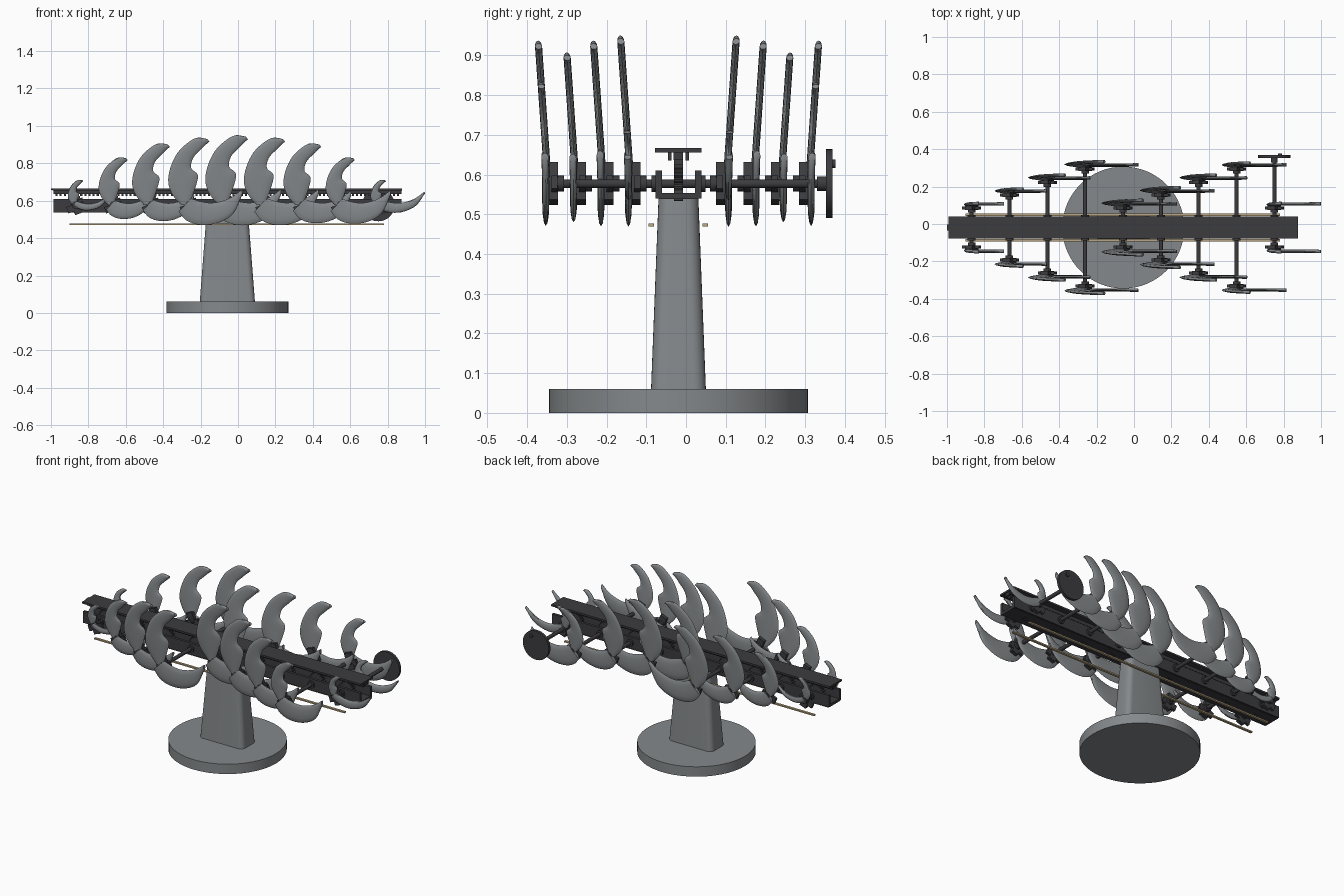
import bpy, bmesh, math
from mathutils import Vector, Matrix

cube = bpy.data.objects.get("Cube")
if cube:
    bpy.data.objects.remove(cube, do_unlink=True)


def material(name, rgb):
    m = bpy.data.materials.new(name)
    m.use_nodes = True
    m.diffuse_color = (*rgb, 1)
    m.node_tree.nodes["Principled BSDF"].inputs["Base Color"].default_value = (*rgb, 1)
    return m


GREY = material("satin grey", (0.235, 0.25, 0.26))
DARK = material("dark metal", (0.045, 0.045, 0.05))
TAN = material("tan rod", (0.5, 0.39, 0.23))

CY = -0.019          # middle plane of the beam
AXLE_Z = 0.577


def finish(name, bm, mat, smooth=False):
    bmesh.ops.recalc_face_normals(bm, faces=bm.faces)
    mesh = bpy.data.meshes.new(name)
    bm.to_mesh(mesh)
    bm.free()
    mesh.materials.append(mat)
    ob = bpy.data.objects.new(name, mesh)
    bpy.context.collection.objects.link(ob)
    if smooth:
        bpy.ops.object.select_all(action="DESELECT")
        ob.select_set(True)
        bpy.context.view_layer.objects.active = ob
        bpy.ops.object.shade_smooth_by_angle(angle=math.radians(35))
    return ob


def add_box(bm, centre, size, turn=0):
    m = Matrix.Translation(centre) @ Matrix.Rotation(turn, 4, "Y") @ Matrix.Diagonal((*size, 1))
    bmesh.ops.create_cube(bm, size=1, matrix=m)


def box(name, centre, size, mat):
    bm = bmesh.new()
    add_box(bm, centre, size)
    return finish(name, bm, mat)


def add_rod(bm, x, z, y0, y1, r, sides=24):
    m = Matrix.Translation((x, (y0 + y1) / 2, z)) @ Matrix.Rotation(math.pi / 2, 4, "X")
    bmesh.ops.create_cone(bm, cap_ends=True, segments=sides, radius1=r, radius2=r,
                          depth=abs(y1 - y0), matrix=m)


def smooth_path(points, steps=4):
    """Catmull-Rom samples through 2D points."""
    p = [Vector(q) for q in points]
    p = [2 * p[0] - p[1]] + p + [2 * p[-1] - p[-2]]
    out = []
    for a, b, c, d in zip(p, p[1:], p[2:], p[3:]):
        for i in range(steps):
            t = i / steps
            out.append(0.5 * (2 * b + (c - a) * t + (2 * a - 5 * b + 4 * c - d) * t * t
                              + (3 * b - a - 3 * c + d) * t ** 3))
    return out + [p[-2]]


def blade(name, left, right, scale, x, y, side, lean, thick):
    """Lens-section blade between two edge curves."""
    bm = bmesh.new()
    rows = []
    n = 6
    for a, b in zip(smooth_path(left), smooth_path(right)):
        ring = []
        for k in range(2 * n):
            ang = math.pi * k / n
            q = a.lerp(b, 0.5 - 0.5 * math.cos(ang)) * scale
            off = thick * math.sin(ang) + lean * max(q.y, 0)
            ring.append(bm.verts.new((x + q.x, y + side * off, AXLE_Z + q.y)))
        rows.append(ring)
    for r, s in zip(rows, rows[1:]):
        for k in range(2 * n):
            j = (k + 1) % (2 * n)
            bm.faces.new((r[k], r[j], s[j], s[k]))
    bm.faces.new(rows[0])
    bm.faces.new(rows[-1])
    finish(name, bm, GREY, True)


# Round base
bm = bmesh.new()
bmesh.ops.create_cone(bm, cap_ends=True, segments=64, radius1=0.326, radius2=0.326, depth=0.06,
                      matrix=Matrix.Translation((-0.057, CY, 0.03)))
finish("base_disc", bm, GREY, True)

# Tapered column with rounded corners
bm = bmesh.new()
bmesh.ops.create_cube(bm, size=1)
for v in bm.verts:
    top = v.co.z > 0
    v.co = Vector((-0.057 + v.co.x * (0.22 if top else 0.295),
                   CY + v.co.y * (0.1 if top else 0.138), 0.545 if top else 0.06))
upright = [e for e in bm.edges if abs(e.verts[0].co.z - e.verts[1].co.z) > 0.1]
bmesh.ops.bevel(bm, geom=upright, offset=0.03, segments=6, affect="EDGES", profile=0.5)
finish("column", bm, GREY, True)

# Beam: open channel below, capped rail above
MID, LENGTH = -0.057, 1.86
box("channel_floor", (MID, CY, 0.546), (LENGTH, 0.1, 0.016), DARK)
for side, label in ((-1, "front"), (1, "back")):
    box(label + "_channel_wall", (MID, CY + side * 0.05, 0.575), (LENGTH, 0.016, 0.07), DARK)
    box(label + "_rail_lip", (MID, CY + side * 0.022, 0.645), (LENGTH, 0.008, 0.02), DARK)
    box(label + "_guide_rod", (-0.06, CY + side * 0.068, 0.473), (1.68, 0.014, 0.008), TAN)
box("rail_cap", (MID, CY, 0.661), (LENGTH + 0.01, 0.117, 0.011), DARK)
box("rail_end_tab", (-0.99, CY, 0.66), (0.02, 0.03, 0.008), DARK)

# Toothed rack under the cap
bm = bmesh.new()
add_box(bm, (MID, CY, 0.646), (LENGTH, 0.024, 0.02))
for i in range(84):
    add_box(bm, (-0.97 + i * 0.022, CY, 0.632), (0.011, 0.022, 0.016))
finish("rack", bm, DARK)

# Blade outlines: trailing and leading edges from root to tip
UP_L = [(-.12, 0), (-.24, .14), (-.31, .33), (-.28, .55), (-.17, .78), (0, .94), (.13, 1), (.27, .98)]
UP_R = [(0, 0), (.08, .22), (.13, .44), (.03, .55), (.06, .7), (.17, .82), (.25, .9), (.3, .94)]
LOW_IN = [(.05, .12), (.2, .07), (.4, .04), (.6, .07), (.8, .15), (.99, .29)]
LOW_OUT = [(-.2, -.12), (-.05, -.29), (.2, -.37), (.52, -.34), (.82, -.17), (1, .2)]
HEIGHTS = [.135, .255, .33, .36, .373, .36, .33, .255, .135]
REACHES = [.175, .2, .23, .285, .29, .288, .26, .268, .25]
OFFSETS = [.118, .187, .256, .326]

for i in range(9):
    x = -0.868 + i * 0.2023
    d = OFFSETS[i % 4]
    last = i == 8
    tag = str(i + 1)

    # Axle
    bm = bmesh.new()
    add_rod(bm, x, AXLE_Z, CY - d - 0.008, 0.36 if last else CY + d + 0.008, 0.011)
    finish("axle_" + tag, bm, DARK, True)

    # Gear meeting the rack
    bm = bmesh.new()
    ring = []
    for k in range(72):
        r = 0.049 if k % 4 < 2 else 0.041
        a = math.tau * k / 72
        ring.append(bm.verts.new((x + r * math.cos(a), CY - 0.011, AXLE_Z + 0.005 + r * math.sin(a))))
    face = bm.faces.new(ring)
    out = bmesh.ops.extrude_face_region(bm, geom=[face])["geom"]
    bmesh.ops.translate(bm, vec=(0, 0.022, 0), verts=[g for g in out if isinstance(g, bmesh.types.BMVert)])
    finish("gear_" + tag, bm, DARK)

    for side, label in ((-1, "front"), (1, "back")):
        y = CY + side * d
        # Clamp hub with two arms and a collar
        bm = bmesh.new()
        add_box(bm, (x, y - side * 0.012, AXLE_Z), (0.042, 0.022, 0.1), math.radians(-20))
        add_box(bm, (x, y - side * 0.014, AXLE_Z - 0.012), (0.095, 0.016, 0.036), math.radians(-20))
        add_rod(bm, x, AXLE_Z, y - side * 0.038, y + side * 0.014, 0.02)
        finish(f"{label}_hub_{tag}", bm, DARK, True)
        # Bearing on the channel wall
        bm = bmesh.new()
        add_rod(bm, x, AXLE_Z, CY + side * 0.055, CY + side * 0.068, 0.021)
        finish(f"{label}_bearing_{tag}", bm, DARK, True)
        # Upper and lower blades
        blade(f"{label}_upper_blade_{tag}", UP_L, UP_R, HEIGHTS[i], x, y + side * 0.002, side, 0.07, 0.009)
        slim = 0.5 if i in (0, 8) else 1
        outer = [Vector(a).lerp(Vector(b), slim) for a, b in zip(LOW_IN, LOW_OUT)]
        blade(f"{label}_lower_blade_{tag}", LOW_IN, outer, REACHES[i], x, y + side * 0.008, side, 0.03, 0.009)

# Drive wheel with crank pin on the last axle
bm = bmesh.new()
add_rod(bm, x, AXLE_Z, 0.352, 0.369, 0.087, 48)
add_rod(bm, x, AXLE_Z, 0.33, 0.352, 0.018)
add_rod(bm, x + 0.03, AXLE_Z + 0.05, 0.369, 0.376, 0.011)
finish("drive_wheel", bm, DARK, True)
